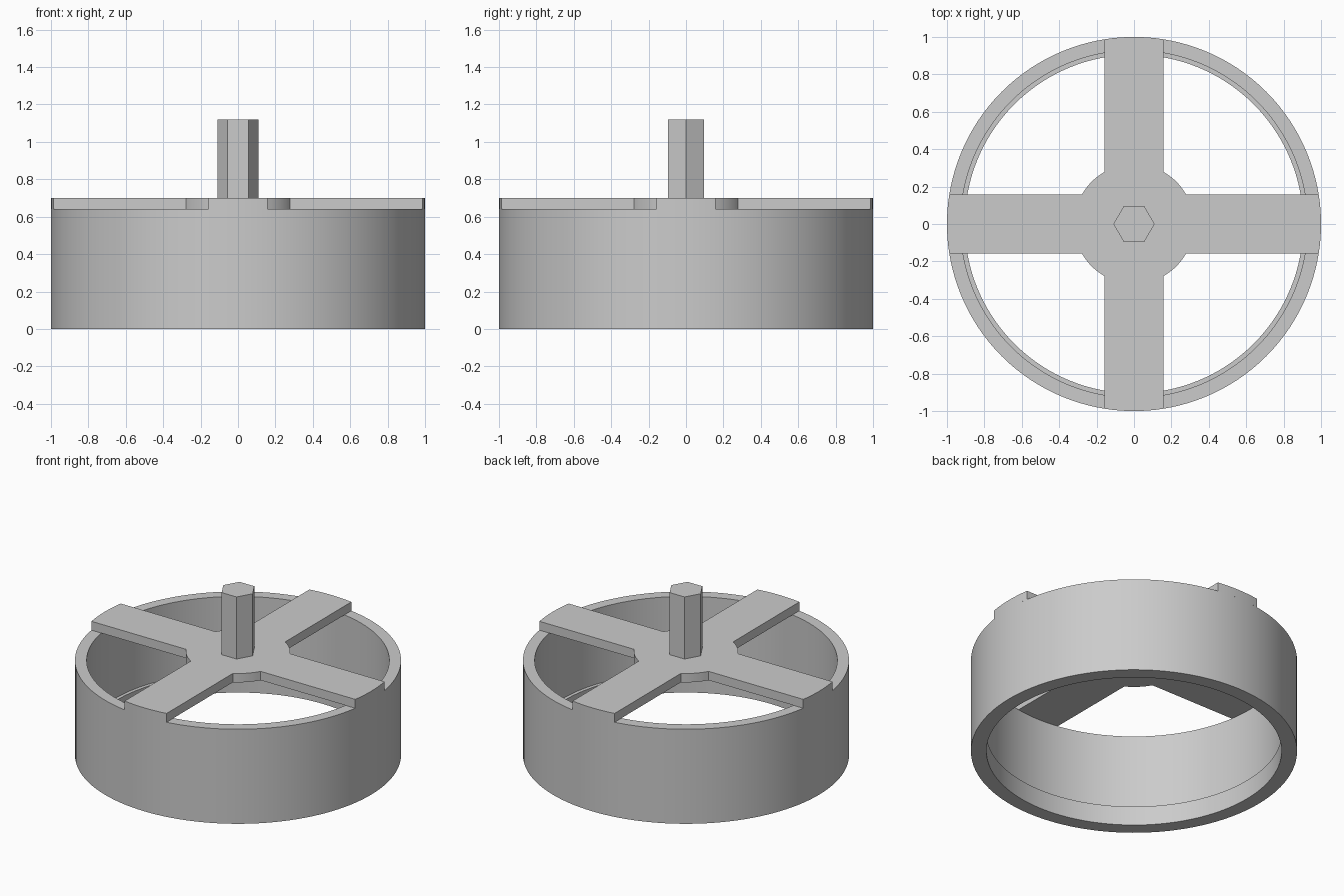
import bpy, bmesh
from math import sin, cos, pi, asin, radians

cube = bpy.data.objects.get("Cube")
if cube:
    bpy.data.objects.remove(cube, do_unlink=True)

grey = bpy.data.materials.new("plain grey")
grey.use_nodes = True
COLOUR = (0.6, 0.6, 0.6, 1)
grey.diffuse_color = COLOUR
grey.node_tree.nodes["Principled BSDF"].inputs["Base Color"].default_value = COLOUR

RADIUS, HUB_R, ARM_HALF = 1.0, 0.32, 0.157
RING_TOP, PLATE_TOP, SPINDLE_TOP = 0.64, 0.70, 1.12


def finish(bm, name, smooth=True):
    bmesh.ops.recalc_face_normals(bm, faces=bm.faces)
    mesh = bpy.data.meshes.new(name)
    bm.to_mesh(mesh)
    bm.free()
    mesh.materials.append(grey)
    obj = bpy.data.objects.new(name, mesh)
    bpy.context.collection.objects.link(obj)
    if smooth:
        bpy.ops.object.select_all(action="DESELECT")
        obj.select_set(True)
        bpy.context.view_layer.objects.active = obj
        bpy.ops.object.shade_smooth_by_angle(angle=radians(30))
    return obj


def prism(name, outline, bottom, top, smooth=True):
    bm = bmesh.new()
    face = bm.faces.new([bm.verts.new((x, y, bottom)) for x, y in outline])
    out = bmesh.ops.extrude_face_region(bm, geom=[face], use_keep_orig=True)
    moved = [v for v in out["geom"] if isinstance(v, bmesh.types.BMVert)]
    bmesh.ops.translate(bm, verts=moved, vec=(0, 0, top - bottom))
    return finish(bm, name, smooth)


def arc(radius, start, end, steps):
    angles = [start + (end - start) * i / steps for i in range(steps + 1)]
    return [(radius * cos(a), radius * sin(a)) for a in angles]


# Outer ring: wall profile with an inner ledge near the bottom, turned about z
profile = [(RADIUS, 0), (RADIUS, RING_TOP), (0.928, RING_TOP),
           (0.928, 0.13), (0.905, 0.13), (0.905, 0)]
bm = bmesh.new()
verts = [bm.verts.new((r, 0, z)) for r, z in profile]
edges = [bm.edges.new((verts[i - 1], verts[i])) for i in range(len(verts))]
bmesh.ops.spin(bm, geom=verts + edges, cent=(0, 0, 0), axis=(0, 0, 1),
               angle=2 * pi, steps=128, use_merge=True)
bmesh.ops.remove_doubles(bm, verts=bm.verts, dist=0.0001)
finish(bm, "outer_ring")

# Cross plate: four arms with rounded tips joined by a round hub
tip, root = asin(ARM_HALF / RADIUS), asin(ARM_HALF / HUB_R)
outline = []
for k in range(4):
    a = k * pi / 2
    outline += arc(RADIUS, a - tip, a + tip, 8)
    outline += arc(HUB_R, a + root, a + pi / 2 - root, 8)
prism("cross_plate", outline, RING_TOP, PLATE_TOP)

# Hexagonal spindle
prism("hex_spindle", arc(0.11, 0, 2 * pi, 6)[:-1], PLATE_TOP, SPINDLE_TOP, smooth=False)
